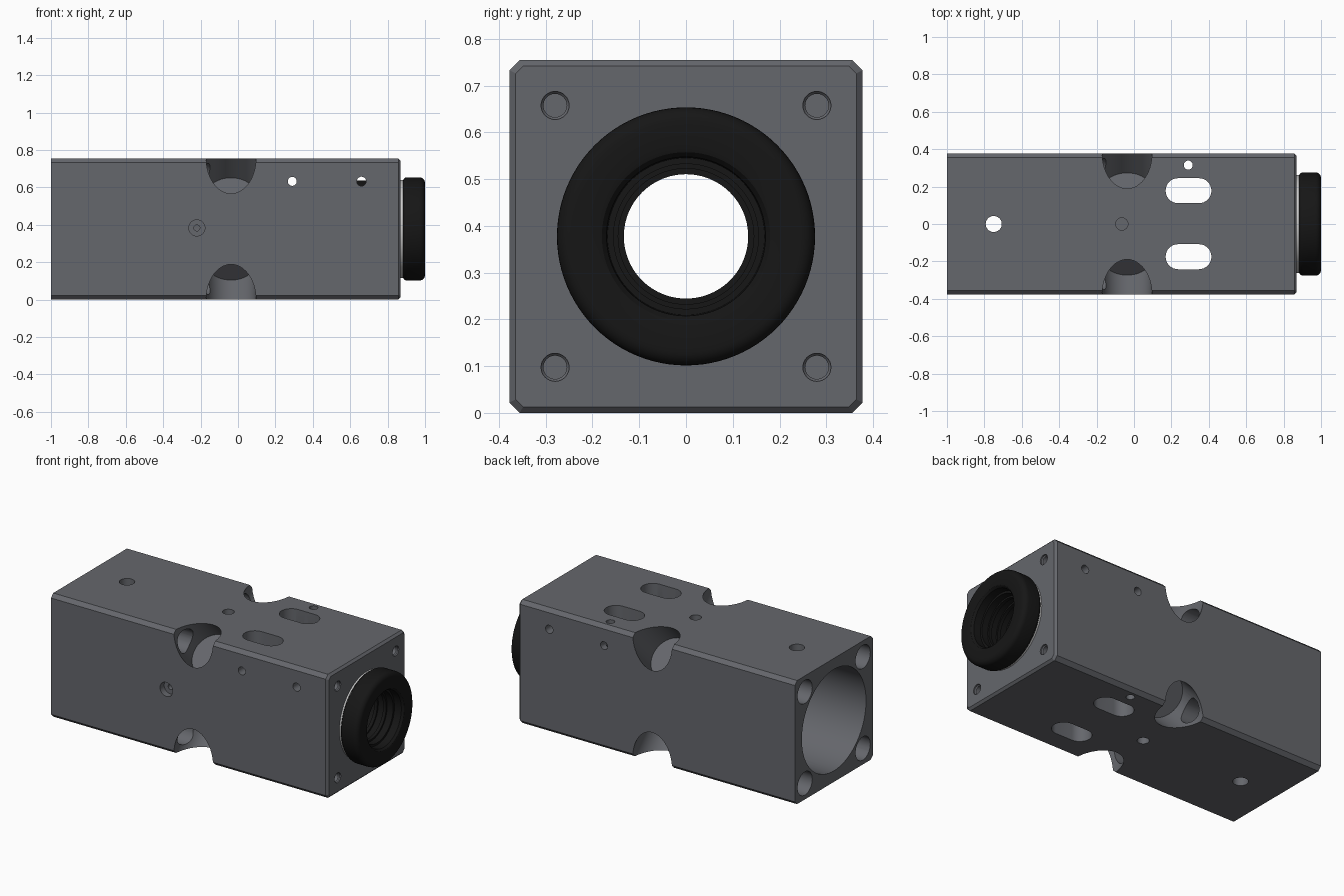
import bpy, bmesh, math
from mathutils import Vector, Matrix

if "Cube" in bpy.data.objects:
    bpy.data.objects.remove(bpy.data.objects["Cube"])

H = 0.3775          # half width of the square body
CZ = H              # height of the optical axis


def lathe(name, profile, origin=(0, 0, CZ), axis=(1, 0, 0), seg=64, closed=False):
    """Revolve (distance along axis, radius) points around an axis."""
    bm = bmesh.new()
    vs = [bm.verts.new((r, 0, h)) for h, r in profile]
    es = [bm.edges.new(p) for p in zip(vs, vs[1:])]
    if closed:
        es.append(bm.edges.new((vs[-1], vs[0])))
    bmesh.ops.spin(bm, geom=vs + es, cent=(0, 0, 0), axis=(0, 0, 1),
                   angle=math.tau, steps=seg)
    bmesh.ops.remove_doubles(bm, verts=bm.verts, dist=1e-5)
    bmesh.ops.recalc_face_normals(bm, faces=bm.faces)
    rot = Vector((0, 0, 1)).rotation_difference(Vector(axis).normalized())
    bm.transform(Matrix.Translation(origin) @ rot.to_matrix().to_4x4())
    return finish(name, bm)


def finish(name, bm):
    me = bpy.data.meshes.new(name)
    bm.to_mesh(me)
    bm.free()
    ob = bpy.data.objects.new(name, me)
    bpy.context.collection.objects.link(ob)
    return ob


def activate(ob):
    bpy.ops.object.select_all(action='DESELECT')
    ob.select_set(True)
    bpy.context.view_layer.objects.active = ob


def smooth(ob):
    activate(ob)
    bpy.ops.object.shade_smooth_by_angle(angle=math.radians(30))


def cut(ob, cutter):
    cutter.hide_render = True
    activate(ob)
    m = ob.modifiers.new("cut", 'BOOLEAN')
    m.operation, m.solver, m.object = 'DIFFERENCE', 'EXACT', cutter
    bpy.ops.object.modifier_apply(modifier=m.name)
    bpy.data.objects.remove(cutter)


def drill(ob, start, axis, r, depth, seg=32):
    """Straight hole starting just outside the surface."""
    cut(ob, lathe("drill", [(-0.05, 0), (-0.05, r), (depth, r), (depth, 0)],
                  start, axis, seg))


# Body: chamfered square bar, bevelled again at the front end
def section(bm, x, half, c):
    k = half - c
    pts = [(half, -k), (half, k), (k, half), (-k, half),
           (-half, k), (-half, -k), (-k, -half), (k, -half)]
    return [bm.verts.new((x, y, CZ + z)) for y, z in pts]


bm = bmesh.new()
rings = [section(bm, -1, H, 0.022), section(bm, 0.857, H, 0.022),
         section(bm, 0.87, H - 0.013, 0.016)]
for a, b in zip(rings, rings[1:]):
    for i in range(8):
        j = (i + 1) % 8
        bm.faces.new((a[i], a[j], b[j], b[i]))
bm.faces.new(rings[0])
bm.faces.new(rings[-1])
bmesh.ops.recalc_face_normals(bm, faces=bm.faces)
body = finish("body", bm)

# Stepped main bore
cut(body, lathe("bore", [(-1.05, 0), (-1.05, 0.31), (-0.25, 0.31), (-0.25, 0.16),
                         (0.14, 0.16), (0.14, 0.263), (0.95, 0.263), (0.95, 0)]))

# Corners: diagonal pockets, rear counterbores, front screw holes
for sy in (-1, 1):
    for sz in (-1, 1):
        corner = Vector((-0.037, sy * H, CZ + sz * H))
        drill(body, corner, (0, -sy, -sz), 0.133, 0.28, 48)
        y, z = sy * 0.28, CZ + sz * 0.28
        drill(body, (-1, y, z), (1, 0, 0), 0.071, 0.93)
        cut(body, lathe("screw_hole", [(-0.05, 0), (-0.05, 0.03), (0.008, 0.03),
                                       (0.014, 0.025), (0.18, 0.025), (0.18, 0)],
                        (0.87, y, z), (-1, 0, 0), 32))

# Holes through the front and back walls
drill(body, (0.29, -H, 0.632), (0, 1, 0), 0.024, 0.8)
drill(body, (0.66, -H, 0.632), (0, 1, 0), 0.025, 0.8)
cut(body, lathe("side_hole", [(-0.05, 0), (-0.05, 0.043), (0.04, 0.043),
                              (0.04, 0.016), (0.26, 0.016), (0.26, 0)],
                (-0.22, -H, 0.383), (0, 1, 0), 32))

# Holes through the top and bottom walls
drill(body, (-0.75, 0, 0), (0, 0, 1), 0.043, 0.8)
drill(body, (0.29, 0.315, 0), (0, 0, 1), 0.024, 0.8)
drill(body, (-0.065, 0, 2 * H), (0, 0, -1), 0.033, 0.15)
drill(body, (-0.065, 0, 0), (0, 0, 1), 0.033, 0.15)

# Vertical slots with round ends
for y in (-0.175, 0.178):
    bm = bmesh.new()
    r, outline = 0.067, []
    for i in range(34):
        a = -math.pi / 2 + math.pi * (i if i < 17 else i - 1) / 16
        cx = 0.347 if i < 17 else 0.236
        outline.append(bm.verts.new((cx + r * math.cos(a), y + r * math.sin(a), -0.1)))
    f = bm.faces.new(outline)
    top = bmesh.ops.extrude_face_region(bm, geom=[f])["geom"]
    bmesh.ops.translate(bm, vec=(0, 0, 1),
                        verts=[v for v in top if isinstance(v, bmesh.types.BMVert)])
    bmesh.ops.recalc_face_normals(bm, faces=bm.faces)
    cut(body, finish("slot", bm))
smooth(body)

# Grey collar between body and eyepiece
collar = lathe("collar", [(0.85, 0.2), (0.85, 0.262), (0.885, 0.262), (0.885, 0.2)],
               closed=True, seg=96)
smooth(collar)

# Black eyepiece: rounded rim outside, stepped ribbed sleeve inside
profile = [(0.6, 0.133), (0.6, 0.26), (0.849, 0.26), (0.849, 0.195), (0.882, 0.195),
           (0.882, 0.265)]
for cx, a0 in ((0.903, 180), (0.97, 90)):
    for i in range(7):
        a = math.radians(a0 - 15 * i)
        rad = 0.021 if a0 == 180 else 0.03
        profile.append((cx + rad * math.cos(a), 0.276 - rad + rad * math.sin(a)))
profile += [(1.0, 0.19), (0.997, 0.18), (0.985, 0.17), (0.94, 0.168), (0.94, 0.155)]
for i in range(3):
    x = 0.90 - i * 0.06
    profile += [(x, 0.155), (x, 0.145), (x - 0.02, 0.145), (x - 0.02, 0.155)]
profile += [(0.72, 0.155), (0.72, 0.133)]
eyepiece = lathe("eyepiece", profile, closed=True, seg=96)
black = bpy.data.materials.new("black_rubber")
black.diffuse_color = (0.008, 0.008, 0.008, 1)
black.use_nodes = True
black.node_tree.nodes["Principled BSDF"].inputs["Base Color"].default_value = black.diffuse_color
eyepiece.data.materials.append(black)
smooth(eyepiece)

# Dark anodised grey for the body
grey = bpy.data.materials.new("dark_grey")
grey.diffuse_color = (0.13, 0.135, 0.15, 1)
grey.use_nodes = True
grey.node_tree.nodes["Principled BSDF"].inputs["Base Color"].default_value = grey.diffuse_color
body.data.materials.append(grey)
